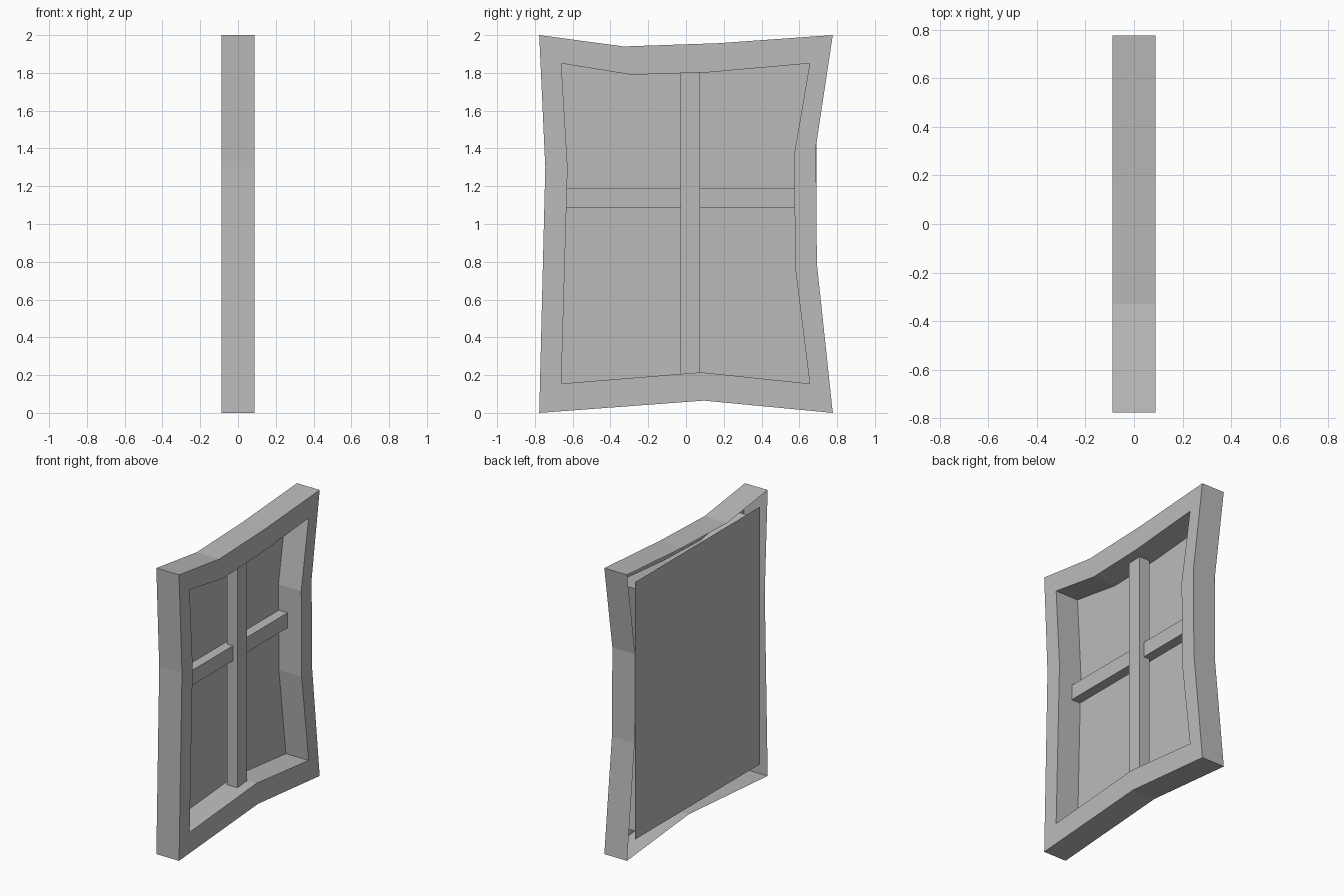
import bpy
import bmesh

cube = bpy.data.objects.get("Cube")
if cube:
    bpy.data.objects.remove(cube, do_unlink=True)

grey = bpy.data.materials.new("plain grey")
grey.use_nodes = True
grey.diffuse_color = (0.5, 0.5, 0.5, 1)
grey.node_tree.nodes["Principled BSDF"].inputs["Base Color"].default_value = (0.5, 0.5, 0.5, 1)

FRONT, BACK = 0.088, -0.088


def add_object(name, bm):
    mesh = bpy.data.meshes.new(name)
    bm.to_mesh(mesh)
    bm.free()
    mesh.materials.append(grey)
    obj = bpy.data.objects.new(name, mesh)
    bpy.context.collection.objects.link(obj)
    return obj


def box(name, x, y, z):
    bm = bmesh.new()
    bmesh.ops.create_cube(bm, size=1)
    for v in bm.verts:
        v.co = [r[0] if c < 0 else r[1] for c, r in zip(v.co, (x, y, z))]
    return add_object(name, bm)


# Crooked frame outlines as (y, z), matching point for point
outer = [(-.777, 0), (.095, .065), (.777, 0), (.693, .79), (.688, 1.41),
         (.777, 2), (.17, 1.957), (-.33, 1.94), (-.777, 2), (-.745, 1.3)]
inner = [(-.66, .155), (.08, .215), (.655, .155), (.578, .77), (.573, 1.37),
         (.655, 1.85), (.12, 1.803), (-.29, 1.79), (-.66, 1.85), (-.627, 1.3)]

# Frame: outer wall, front ring and inner wall, open at the back
bm = bmesh.new()
loops = [[bm.verts.new((x, y, z)) for y, z in outline]
         for x, outline in ((BACK, outer), (FRONT, outer), (FRONT, inner), (BACK, inner))]
for a, b in zip(loops, loops[1:]):
    for i in range(len(a)):
        j = (i + 1) % len(a)
        bm.faces.new((a[i], a[j], b[j], b[i]))
add_object("window_frame", bm)

# Flat pane closing the opening from behind
bm = bmesh.new()
bm.faces.new([bm.verts.new((BACK, y, z)) for y, z in
              ((-.69, .115), (.69, .115), (.69, 1.915), (-.69, 1.915))])
add_object("window_pane", bm)

# Crossing bars, the upright one standing further forward
box("upright_bar", (-.063, .016), (-.03, .075), (.195, 1.815))
box("cross_bar", (-.086, -.018), (-.645, .6), (1.085, 1.19))
